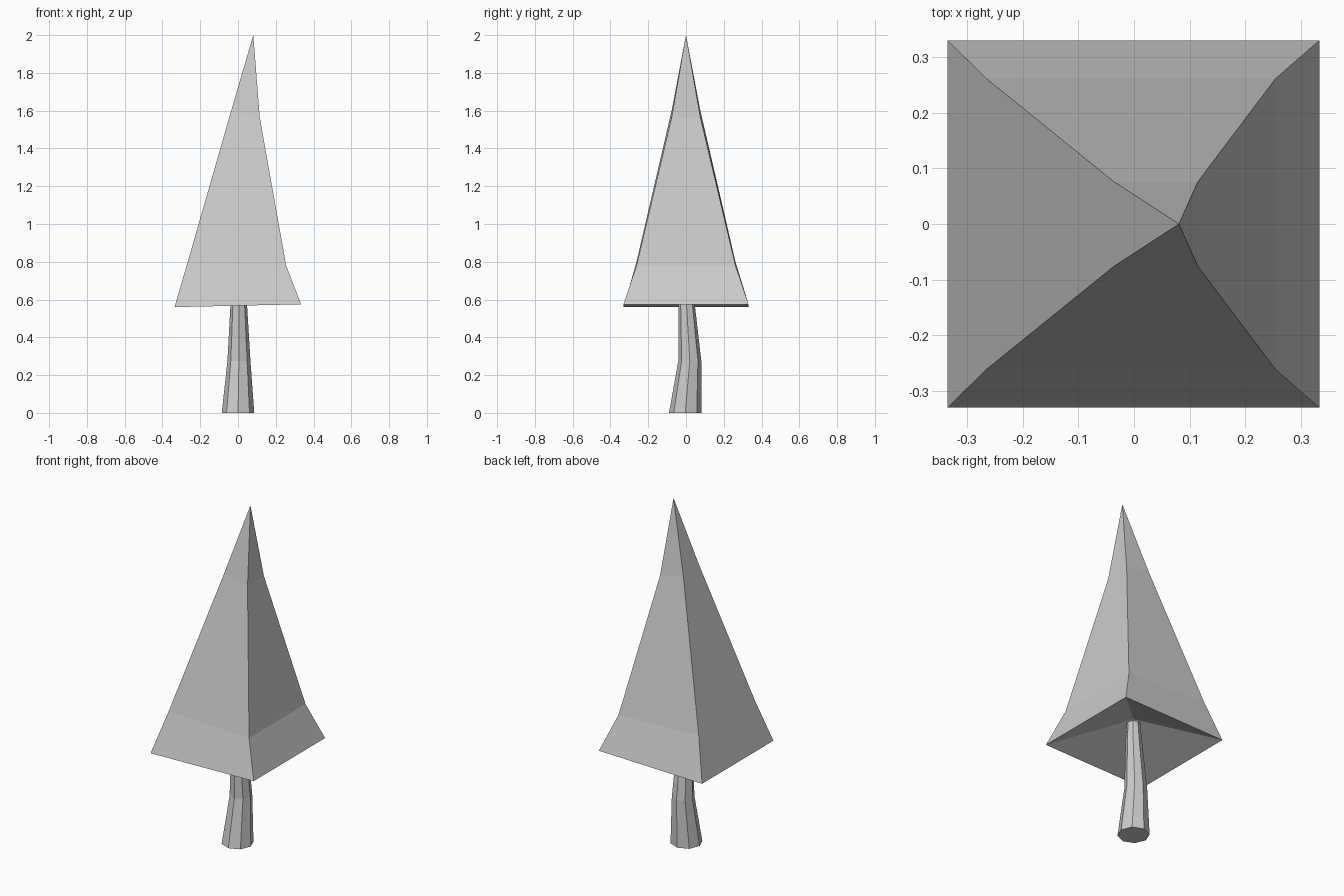
import bpy, bmesh
from math import sin, cos, pi

if "Cube" in bpy.data.objects:
    bpy.data.objects.remove(bpy.data.objects["Cube"])


def loft(name, rings, bottom_tip=None, top_tip=None):
    """Skin closed rings; close each end with a fan to a tip, or a flat cap."""
    bm = bmesh.new()
    loops = [[bm.verts.new(p) for p in ring] for ring in rings]
    n = len(loops[0])
    for a, b in zip(loops, loops[1:]):
        for i in range(n):
            j = (i + 1) % n
            bm.faces.new((a[i], a[j], b[j], b[i]))
    for loop, tip in ((loops[0], bottom_tip), (loops[-1], top_tip)):
        if tip is None:
            bm.faces.new(loop)
        else:
            t = bm.verts.new(tip)
            for i in range(n):
                bm.faces.new((loop[i], loop[(i + 1) % n], t))
    bmesh.ops.recalc_face_normals(bm, faces=bm.faces)
    mesh = bpy.data.meshes.new(name)
    bm.to_mesh(mesh)
    bm.free()
    obj = bpy.data.objects.new(name, mesh)
    bpy.context.collection.objects.link(obj)
    return obj


def octagon(x, y, z, r):
    return [(x + r * cos(i * pi / 4), y + r * sin(i * pi / 4), z) for i in range(8)]


def square(x0, z0, x1, z1, hy):
    """Four-cornered ring, tilted from its left side to its right side."""
    return [(x0, -hy, z0), (x1, -hy, z1), (x1, hy, z1), (x0, hy, z0)]


# Slightly bent, tapering trunk reaching into the foliage
loft("trunk", [
    octagon(0.0, -0.004, 0.0, 0.086),
    octagon(0.005, 0.02, 0.275, 0.061),
    octagon(0.004, 0.003, 0.57, 0.044),
    octagon(0.004, 0.0, 0.68, 0.037),
])

# Leaning four-sided foliage with a hollowed underside
loft("foliage", [
    square(-0.336, 0.56, 0.334, 0.575, 0.331),
    square(-0.266, 0.80, 0.255, 0.78, 0.262),
    square(-0.036, 1.60, 0.115, 1.565, 0.076),
], bottom_tip=(0.0, 0.0, 0.71), top_tip=(0.081, 0.0, 2.0))
